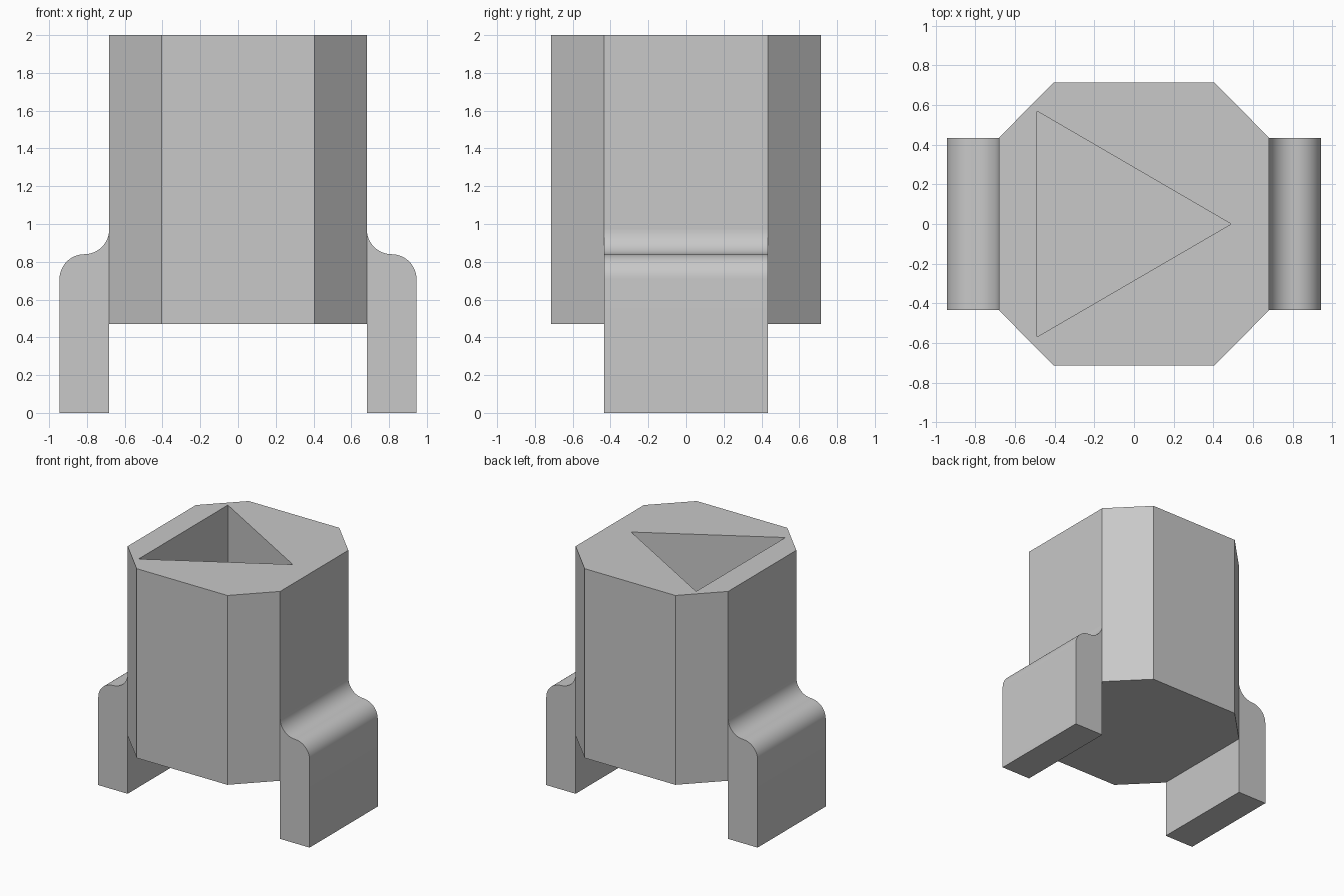
import bpy, bmesh
from math import sin, cos, pi
from mathutils import Vector

if "Cube" in bpy.data.objects:
    bpy.data.objects.remove(bpy.data.objects["Cube"])

gray = bpy.data.materials.new("plain gray")
gray.use_nodes = True
gray.diffuse_color = (0.58, 0.58, 0.58, 1)
gray.node_tree.nodes["Principled BSDF"].inputs["Base Color"].default_value = (0.58, 0.58, 0.58, 1)


def prism(name, points, sweep):
    """Extrude a closed outline of 3D points along a vector."""
    bm = bmesh.new()
    base = bm.faces.new([bm.verts.new(p) for p in points])
    ext = bmesh.ops.extrude_face_region(bm, geom=[base], use_keep_orig=True)
    top = [v for v in ext["geom"] if isinstance(v, bmesh.types.BMVert)]
    bmesh.ops.translate(bm, verts=top, vec=Vector(sweep))
    bmesh.ops.recalc_face_normals(bm, faces=bm.faces)
    mesh = bpy.data.meshes.new(name)
    bm.to_mesh(mesh)
    bm.free()
    mesh.materials.append(gray)
    obj = bpy.data.objects.new(name, mesh)
    bpy.context.collection.objects.link(obj)
    return obj


def activate(obj):
    bpy.ops.object.select_all(action='DESELECT')
    obj.select_set(True)
    bpy.context.view_layer.objects.active = obj


BOTTOM, TOP, POCKET_DEPTH = 0.47, 2.0, 1.2
SIDE, HALF_WIDTH, OUTER = 0.682, 0.435, 0.945

# Eight-sided body
corner = [(SIDE, -HALF_WIDTH), (SIDE, HALF_WIDTH), (0.405, 0.715), (-0.405, 0.715)]
outline = corner + [(-x, -y) for x, y in corner]
body = prism("body", [(x, y, BOTTOM) for x, y in outline], (0, 0, TOP - BOTTOM))

# Triangular pocket sunk into the top
triangle = [(0.49, 0), (-0.49, 0.57), (-0.49, -0.57)]
cutter = prism("pocket_cutter", [(x, y, TOP - POCKET_DEPTH) for x, y in triangle],
               (0, 0, POCKET_DEPTH + 0.2))
cutter.hide_render = True
cut = body.modifiers.new("pocket", 'BOOLEAN')
cut.operation = 'DIFFERENCE'
cut.solver = 'EXACT'
cut.object = cutter
activate(body)
bpy.ops.object.modifier_apply(modifier=cut.name)
bpy.data.objects.remove(cutter)

# Side legs: rounded shoulder blending up into the body
r = (OUTER - SIDE) / 2
mid, shoulder, steps = SIDE + r, 0.84, 12
angles = [i * pi / 2 / steps for i in range(steps + 1)]
profile = [(SIDE, 0), (OUTER, 0)]
profile += [(mid + r * cos(a), shoulder - r + r * sin(a)) for a in angles]
profile += [(mid - r * sin(a), shoulder + r - r * cos(a)) for a in angles[1:]]
for name, side in (("left_leg", 1), ("right_leg", -1)):
    leg = prism(name, [(side * x, -HALF_WIDTH, z) for x, z in profile],
                (0, 2 * HALF_WIDTH, 0))
    activate(leg)
    bpy.ops.object.shade_smooth_by_angle(angle=pi / 6)
